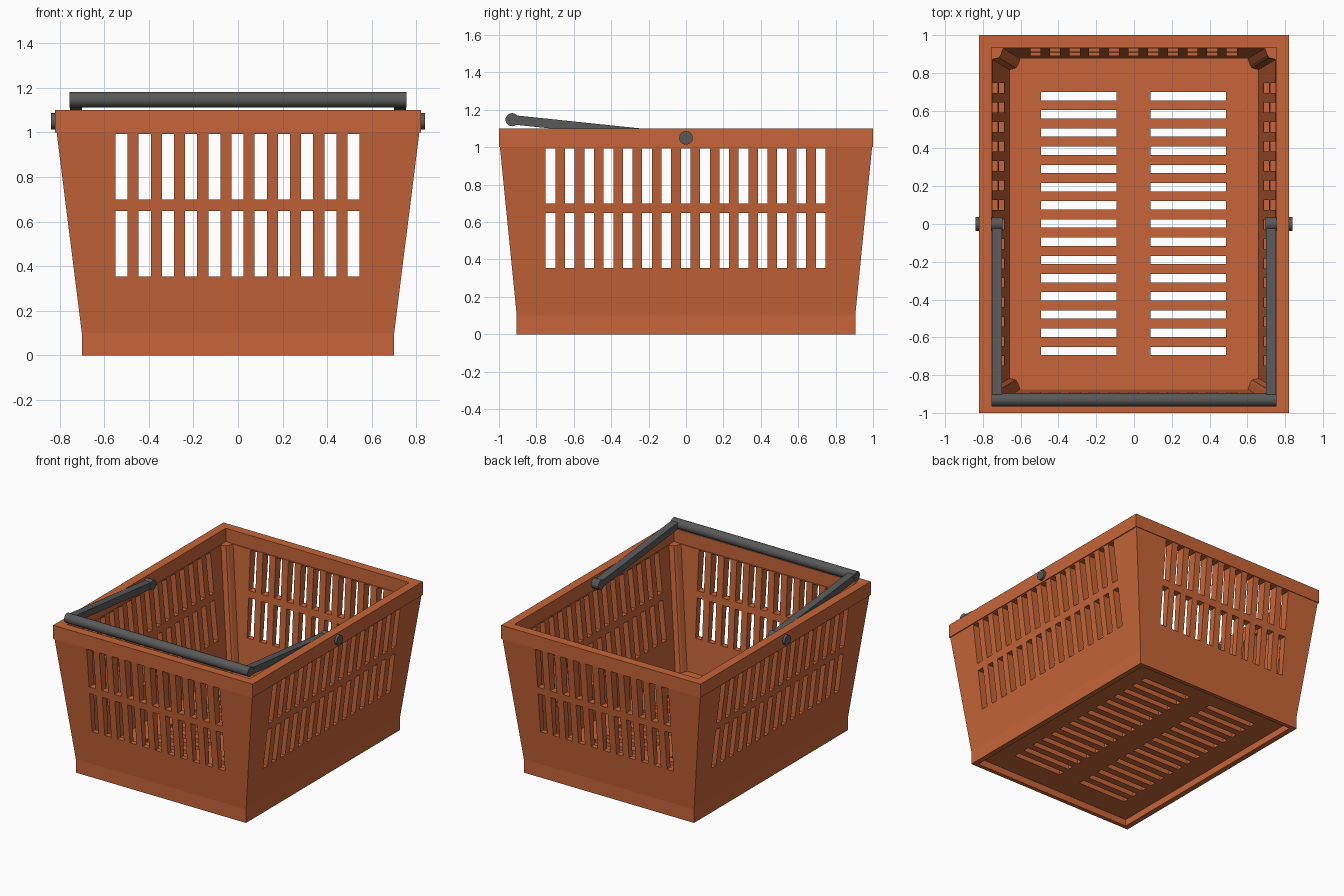
import bpy, bmesh, math
from mathutils import Matrix, Vector

if "Cube" in bpy.data.objects:
    bpy.data.objects.remove(bpy.data.objects["Cube"])


def material(name, rgb):
    m = bpy.data.materials.new(name)
    m.diffuse_color = (*rgb, 1)
    m.use_nodes = True
    m.node_tree.nodes["Principled BSDF"].inputs["Base Color"].default_value = m.diffuse_color
    return m


ORANGE = material("orange_plastic", (0.57, 0.13, 0.04))
GREY = material("dark_grey_plastic", (0.1, 0.1, 0.1))


def finish(name, bm, mat=None):
    bmesh.ops.recalc_face_normals(bm, faces=bm.faces[:])
    me = bpy.data.meshes.new(name)
    bm.to_mesh(me)
    bm.free()
    ob = bpy.data.objects.new(name, me)
    bpy.context.collection.objects.link(ob)
    if mat:
        me.materials.append(mat)
    return ob


def add_box(bm, lo, hi):
    lo, hi = Vector(lo), Vector(hi)
    m = Matrix.Translation((lo + hi) / 2) @ Matrix.Diagonal((*(hi - lo), 1))
    bmesh.ops.create_cube(bm, size=1, matrix=m)


def x_cylinder(name, x0, x1, y, z, r):
    bm = bmesh.new()
    m = Matrix.Translation(((x0 + x1) / 2, y, z)) @ Matrix.Rotation(math.pi / 2, 4, 'Y')
    bmesh.ops.create_cone(bm, cap_ends=True, segments=32, radius1=r, radius2=r,
                          depth=abs(x1 - x0), matrix=m)
    for f in bm.faces:
        f.smooth = len(f.verts) == 4
    for e in bm.edges:
        e.smooth = all(len(f.verts) == 4 for f in e.link_faces)
    return finish(name, bm, GREY)


def cut(ob, name, boxes):
    bm = bmesh.new()
    for lo, hi in boxes:
        add_box(bm, lo, hi)
    cutter = finish(name, bm)
    cutter.hide_render = True
    cutter.hide_viewport = True
    cutter.display_type = 'WIRE'
    mod = ob.modifiers.new(name, 'BOOLEAN')
    mod.operation = 'DIFFERENCE'
    mod.solver = 'EXACT'
    mod.object = cutter


def spread(first, last, n):
    return [first + (last - first) * i / (n - 1) for i in range(n)]


# Tapered walls with base band and rim: rectangular rings (half x, half y, z)
profile = [(.70, .905, 0), (.70, .905, .1), (.813, .995, 1.0), (.82, 1.0, 1.0),
           (.82, 1.0, 1.1), (.755, .935, 1.1), (.755, .935, 1.0),
           (.75, .93, 1.0), (.66, .875, .1), (.66, .875, 0)]
bm = bmesh.new()
rings = [[bm.verts.new((sx * x, sy * y, z)) for sx, sy in ((-1, -1), (1, -1), (1, 1), (-1, 1))]
         for x, y, z in profile]
for i, a in enumerate(rings):
    b = rings[(i + 1) % len(rings)]
    for k in range(4):
        j = (k + 1) % 4
        bm.faces.new((a[k], a[j], b[j], b[k]))
walls = finish("basket_walls", bm, ORANGE)

# Two rows of slots through opposite walls
rows = ((.355, .648), (.70, .993))
cut(walls, "front_back_slots", [((x - .027, -1.3, z0), (x + .027, 1.3, z1))
                                for x in spread(-.522, .518, 11) for z0, z1 in rows])
cut(walls, "side_slots", [((-1.3, y - .026, z0), (1.3, y + .026, z1))
                          for y in spread(-.724, .72, 15) for z0, z1 in rows])

# Slotted floor, recessed above the bottom lip
bm = bmesh.new()
add_box(bm, (-.665, -.88, .05), (.665, .88, .1))
floor = finish("floor", bm, ORANGE)
cut(floor, "floor_slots", [((x0, y - .022, -.2), (x0 + .4, y + .022, .3))
                           for x0 in (-.492, .087) for y in spread(-.672, .677, 15)])

# Diagonal reinforcement in each inside corner
for sx, side in ((-1, "left"), (1, "right")):
    for sy, end in ((-1, "front"), (1, "back")):
        bm = bmesh.new()
        tri = []
        for x, y, z in ((.665, .88, .09), (.755, .935, 1.0)):
            tri.append([bm.verts.new((sx * px, sy * py, z)) for px, py in
                        ((x, y), (x - .065, y), (x - .065 + .015, y - .04),
                         (x - .04, y - .055), (x, y - .065))])
        bm.faces.new(tri[0])
        bm.faces.new(tri[1])
        for k in range(5):
            j = (k + 1) % 5
            bm.faces.new((tri[0][k], tri[0][j], tri[1][j], tri[1][k]))
        finish(f"{end}_{side}_corner_post", bm, ORANGE)

# Folded carry handle: grip, two arms and pivots
x_cylinder("handle_grip", -.755, .755, -.93, 1.147, .035)
pivot, grip = Vector((0, 0, 1.05)), Vector((0, -.93, 1.147))
d = grip - pivot
angle = math.atan2(-d.z, -d.y)
for s, side in ((-1, "left"), (1, "right")):
    bm = bmesh.new()
    add_box(bm, (-.027, -d.length / 2, -.025), (.027, d.length / 2, .025))
    bm.transform(Matrix.Translation((pivot + grip) / 2 + Vector((s * .726, 0, 0)))
                 @ Matrix.Rotation(angle, 4, 'X'))
    finish(f"{side}_handle_arm", bm, GREY)
    x_cylinder(f"{side}_handle_pivot", s * .697, s * .838, 0, 1.05, .036)
